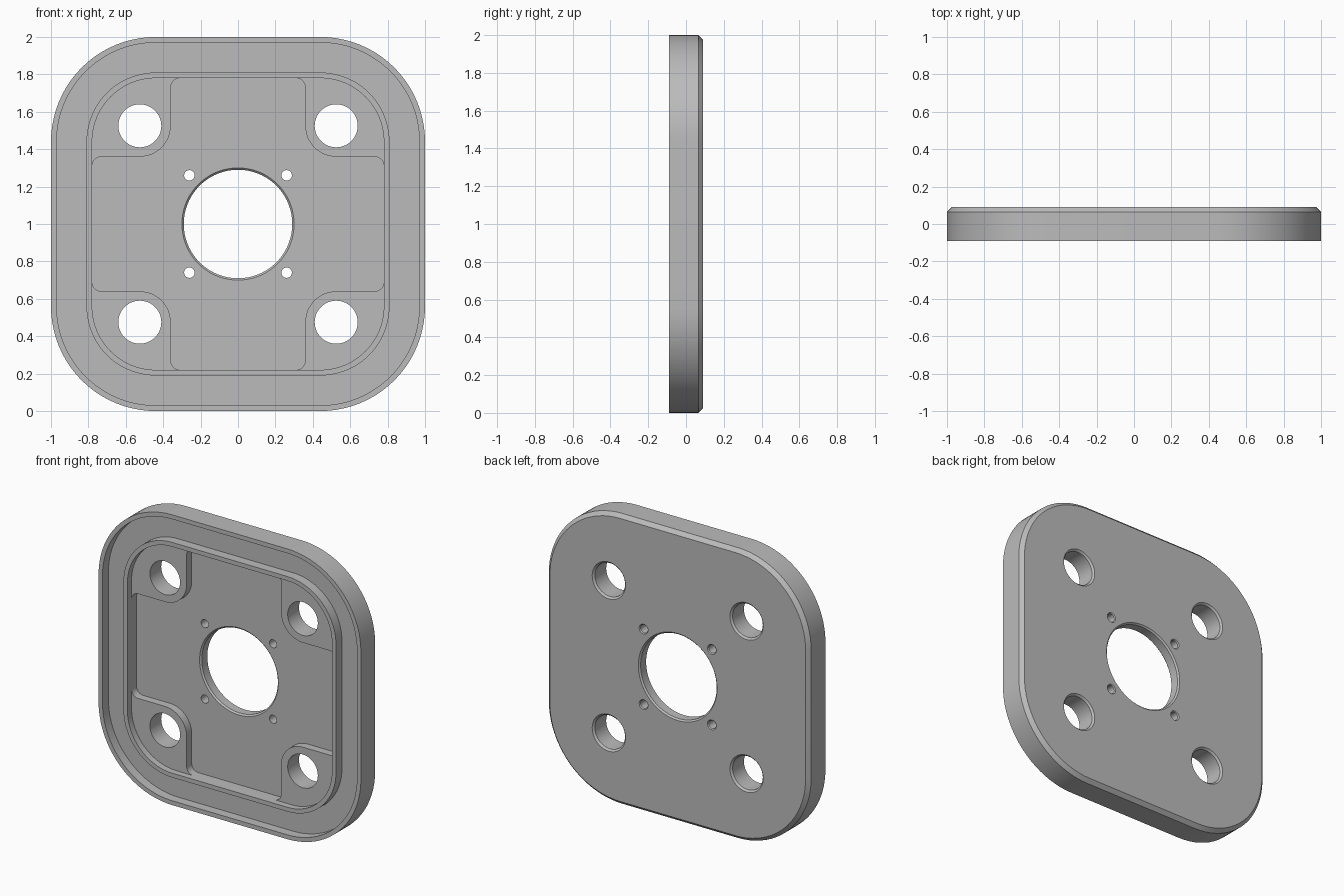
import bpy
import bmesh
from math import sin, cos, pi, radians

cube = bpy.data.objects.get("Cube")
if cube:
    bpy.data.objects.remove(cube, do_unlink=True)

FRONT, BACK, MID = -0.09, 0.09, 1.0
GROOVE, PAD, FLOOR = FRONT + 0.065, FRONT + 0.045, FRONT + 0.1
AHEAD, BEHIND = FRONT - 0.1, BACK + 0.1
CORNER = 0.44      # shared centre of every rounded corner

metal = bpy.data.materials.new("plain grey")
metal.use_nodes = True
grey = (0.5, 0.5, 0.5, 1)
metal.diffuse_color = grey
metal.node_tree.nodes["Principled BSDF"].inputs["Base Color"].default_value = grey


def arc(cx, cz, r, start, end, steps):
    angles = [radians(start + (end - start) * i / steps) for i in range(steps + 1)]
    return [(cx + r * cos(a), cz + r * sin(a)) for a in angles]


def four_fold(quarter):
    """Repeat a quarter outline around the centre."""
    points = []
    for _ in range(4):
        points += quarter
        quarter = [(-z, x) for x, z in quarter]
    return points


def rounded_square(half):
    return four_fold(arc(CORNER, CORNER, half - CORNER, 0, 90, 20))


def circle(cx, cz, r, steps=64):
    return arc(cx, cz, r, 0, 360, steps)[:-1]


def loft(name, sections, ring=False):
    """Skin matching outlines placed at depths; cap the ends or close the ring."""
    bm = bmesh.new()
    loops = [[bm.verts.new((x, y, MID + z)) for x, z in pts] for pts, y in sections]
    pairs = list(zip(loops, loops[1:]))
    if ring:
        pairs.append((loops[-1], loops[0]))
    else:
        bm.faces.new(loops[0])
        bm.faces.new(loops[-1])
    for a, b in pairs:
        for i in range(len(a)):
            j = (i + 1) % len(a)
            bm.faces.new((a[i], a[j], b[j], b[i]))
    bmesh.ops.recalc_face_normals(bm, faces=bm.faces)
    mesh = bpy.data.meshes.new(name)
    bm.to_mesh(mesh)
    bm.free()
    mesh.materials.append(metal)
    obj = bpy.data.objects.new(name, mesh)
    bpy.context.collection.objects.link(obj)
    return obj


def cut(target, cutter):
    cutter.hide_render = True
    mod = target.modifiers.new("cut", "BOOLEAN")
    mod.operation = "DIFFERENCE"
    mod.solver = "EXACT"
    mod.object = cutter
    bpy.context.view_layer.objects.active = target
    bpy.ops.object.modifier_apply(modifier=mod.name)
    bpy.data.objects.remove(cutter, do_unlink=True)


def drill(target, x, z, r, bevel, steps, front_bevel=False):
    """Through hole, countersunk at the back and optionally at the pocket floor."""
    wide, bore = circle(x, z, r + bevel, steps), circle(x, z, r, steps)
    sections = [(bore, AHEAD)]
    if front_bevel:
        sections = [(wide, AHEAD), (wide, FLOOR), (bore, FLOOR + bevel)]
    sections += [(bore, BACK - bevel), (wide, BACK), (wide, BEHIND)]
    cut(target, loft("hole_cutter", sections))


# Plate body with a chamfered back edge
plate = loft("mounting_plate", [
    (rounded_square(1), FRONT),
    (rounded_square(1), BACK - 0.025),
    (rounded_square(0.975), BACK),
])

# Groove between the outer lip and the inner rim
cut(plate, loft("groove_cutter", [
    (rounded_square(0.97), AHEAD), (rounded_square(0.97), GROOVE),
    (rounded_square(0.81), GROOVE), (rounded_square(0.81), AHEAD),
], ring=True))

# Shallow pocket down to the corner pads
cut(plate, loft("pocket_cutter", [
    (rounded_square(0.78), AHEAD), (rounded_square(0.78), PAD)]))

# Deeper cross-shaped floor that leaves four corner pads
HOLE, EDGE = 0.525, 0.36
cross = four_fold(
    arc(0.73, EDGE - 0.05, 0.05, 0, 90, 8)
    + arc(HOLE, HOLE, HOLE - EDGE, 270, 180, 16)
    + arc(EDGE - 0.05, 0.73, 0.05, 0, 90, 8))
cut(plate, loft("cross_cutter", [(cross, AHEAD), (cross, FLOOR)]))

# Central bore, corner bolt holes and small screw holes
drill(plate, 0, 0, 0.29, 0.01, 96, front_bevel=True)
for sx in (-1, 1):
    for sz in (-1, 1):
        drill(plate, sx * HOLE, sz * HOLE, 0.115, 0.012, 48)
        drill(plate, sx * 0.26, sz * 0.26, 0.028, 0.006, 24)

bpy.ops.object.select_all(action="DESELECT")
plate.select_set(True)
bpy.context.view_layer.objects.active = plate
bpy.ops.object.shade_smooth_by_angle(angle=pi / 6)
